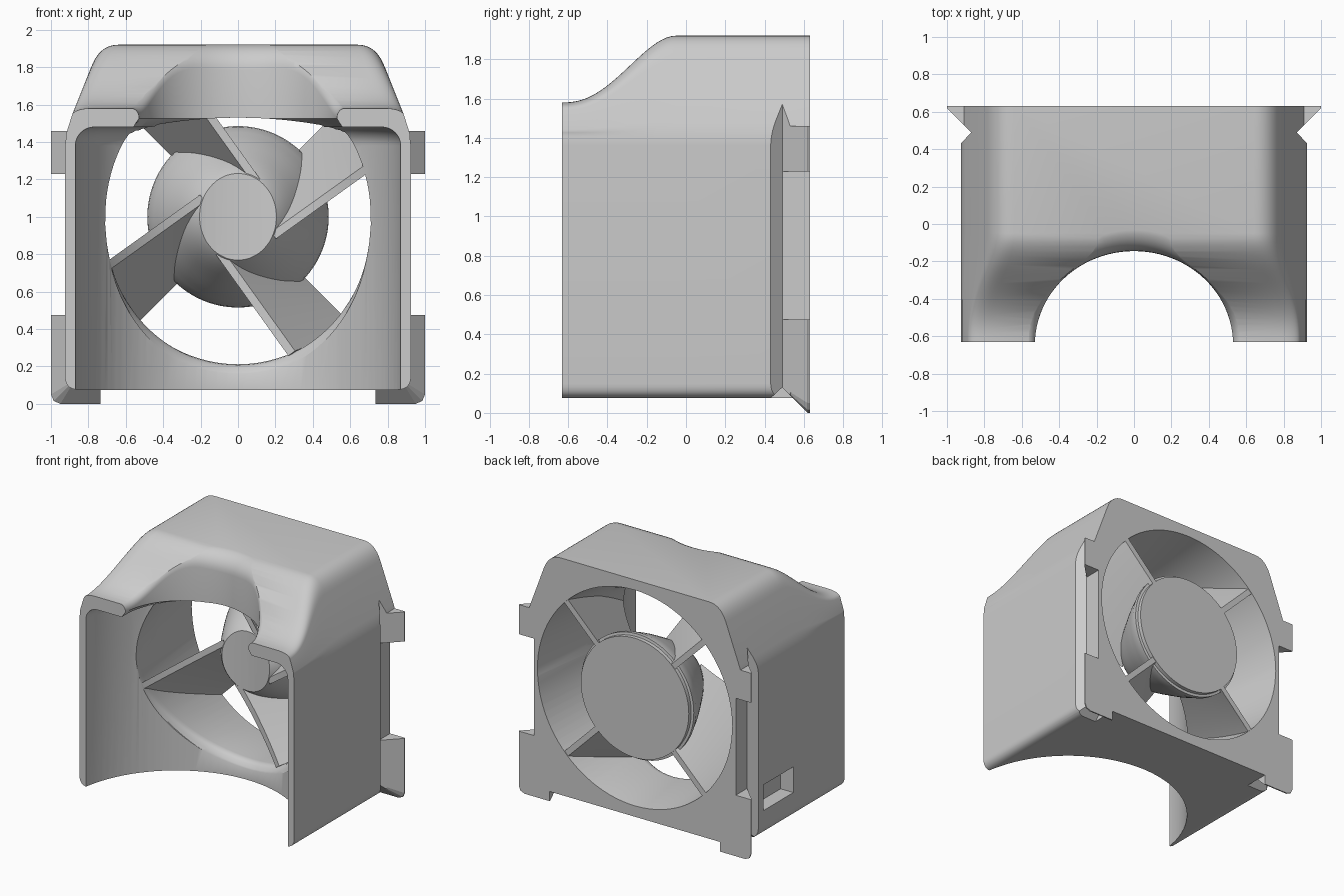
import bpy, bmesh
from math import sin, cos, pi, radians, sqrt
from mathutils import Vector

if "Cube" in bpy.data.objects:
    bpy.data.objects.remove(bpy.data.objects["Cube"])

def finish(bm, name):
    bmesh.ops.recalc_face_normals(bm, faces=bm.faces)
    me = bpy.data.meshes.new(name)
    bm.to_mesh(me)
    bm.free()
    ob = bpy.data.objects.new(name, me)
    bpy.context.collection.objects.link(ob)
    return ob

def add_loft(bm, rings):
    rows = [[bm.verts.new(p) for p in r] for r in rings]
    n = len(rows[0])
    for a, b in zip(rows, rows[1:]):
        for i in range(n):
            j = (i + 1) % n
            bm.faces.new((a[i], a[j], b[j], b[i]))
    bm.faces.new(rows[0])
    bm.faces.new(rows[-1][::-1])

def loft(name, rings):
    bm = bmesh.new()
    add_loft(bm, rings)
    return finish(bm, name)

def hull(name, pts):
    bm = bmesh.new()
    for p in pts:
        bm.verts.new(p)
    bmesh.ops.convex_hull(bm, input=bm.verts)
    return finish(bm, name)

def box_pts(x0, x1, y0, y1, z0, z1):
    return [(x, y, z) for x in (x0, x1) for y in (y0, y1) for z in (z0, z1)]

def activate(ob):
    bpy.ops.object.select_all(action='DESELECT')
    ob.select_set(True)
    bpy.context.view_layer.objects.active = ob

def cut(ob, cutter):
    m = ob.modifiers.new("cut", 'BOOLEAN')
    m.operation, m.object, m.solver = 'DIFFERENCE', cutter, 'EXACT'
    activate(ob)
    bpy.ops.object.modifier_apply(modifier=m.name)
    bpy.data.objects.remove(cutter)

def smooth(ob, deg=35):
    activate(ob)
    bpy.ops.object.shade_smooth_by_angle(angle=radians(deg))

def bezier(a, b, c, n=8):
    a, b, c = Vector(a), Vector(b), Vector(c)
    return [a * (1 - t) ** 2 + b * 2 * t * (1 - t) + c * t * t for t in [i / n for i in range(n + 1)]]

def roof(y):
    u = min(max((y + .63) / .58, 0), 1) ** 1.2
    return 1.58 + .34 * u * u * (3 - 2 * u)

def circle_y(r, y, n=96):
    return [(r * cos(2 * pi * i / n), y, 1 + r * sin(2 * pi * i / n)) for i in range(n)]

# Outer shell: rounded trapezoid section whose roof drops toward the front
half = bezier((.85, .075), (.925, .075), (.925, .15)) + \
    bezier((.925, 1.36), (.925, 1.42), (.90, 1.49)) + \
    bezier((.785, 1.80), (.74, 1.92), (.64, 1.92))
profile = half + [Vector((-p.x, p.y)) for p in reversed(half)]

def section(y):
    f = (roof(y) - 1.42) / .5
    ring = []
    for x, z in profile:
        if z > 1.42:
            t = (z - 1.42) / .5
            x += (1 - f) * .2 * t * (1 if x > 0 else -1)
            z = 1.42 + (z - 1.42) * f
        ring.append((x, y, z))
    return ring

housing = loft("fan_housing", [section(-.63 + .58 * i / 24) for i in range(25)] + [section(.63)])

# Vertical cylindrical cavity at the front, with a rounded ceiling
CY, CR = -.76, .88

def cavity_y(x):
    return CY + sqrt(CR * CR - x * x)

def ring_z(r, z, n=96):
    return [(r * cos(2 * pi * i / n), CY + r * sin(2 * pi * i / n), z) for i in range(n)]

rows = [(CR, -.3)] + [(CR - .1 + .1 * cos(a), 1.38 + .1 * sin(a)) for a in [i * pi / 16 for i in range(9)]]
cut(housing, loft("cavity_cutter", [ring_z(r, z) for r, z in rows]))

# Scoop through the roof with a flared, rounded lip
N = 96
def scoop_row(k):
    ring = []
    for i in range(N):
        c, s = cos(2 * pi * i / N), sin(2 * pi * i / N)
        x, y = .53 * c, -.645 + .5 * s
        sp = max(s, 0)
        rr = .05 + .09 * sp ** 1.5
        top = roof(y + rr * sp)
        low = .03 + .08 * sp
        if k < 3:
            off, z = ((low, 1.42), (low, 1.475), (0, 1.525))[k]
        elif k < 11:
            a = (k - 3) / 7 * radians(80)
            off, z = rr * (1 - cos(a)), top - rr + rr * sin(a) + .003
        else:
            off, z = rr, 2.1
        ring.append((x + off * c, y + off * s, z))
    return ring

cut(housing, loft("scoop_cutter", [scoop_row(k) for k in range(12)]))

# Conical air duct: rounded lower lip, kept below the roof lip at the front
def duct_r(y):
    return .84 - .117 * (.63 - y) - .08 * max(.12 - y, 0)

def lip_y(a):
    y = 0
    for _ in range(12):
        y = cavity_y(duct_r(y) * cos(a))
    return y

lip = [(.07, 0), (.04, .008), (.02, .025), (.005, .05), (-.01, .075), (-.4, .075)]
upper = [.12, .08, .05, .02, 0, -.6]

def duct_row(k):
    ring = []
    for i in range(N):
        a = 2 * pi * i / N
        s = sin(a)
        if s < -1e-6:
            y = lip_y(a) + lip[k][0]
            r = duct_r(max(y, lip_y(a))) + lip[k][1] * s * s
        else:
            y = upper[k]
            r = duct_r(y)
        x, z = r * cos(a), 1 + r * s
        if k > 3:
            z = min(z, 1.47 + .06 * max(0, 1 - (x / .55) ** 2))
        ring.append((x, y, z))
    return ring

cut(housing, loft("duct_cutter", [circle_y(duct_r(.7), .7)] + [duct_row(k) for k in range(6)]))

# Side grooves, clip recesses and corner mounting tabs
for s, side in ((1, "right"), (-1, "left")):
    tri = [(.94, .415), (.87, .49), (.95, .57)]
    cut(housing, hull("groove_cutter", [(s * x, y, z) for x, y in tri for z in (-.1, 1.58)]))
    cut(housing, hull("recess_cutter", box_pts(s * .87, s * 1.1, .49, .7, .475, 1.24)))
    tri = [(.415, .06), (.49, .13), (.57, .05)]
    cut(housing, hull("foot_groove_cutter", [(s * x, y, z) for y, z in tri for x in (.735, 1.1)]))
    foot = [(s * x, .49, z) for x in (.735, .87) for z in (.13, .475)]
    for y in (.62, .63):
        foot += [(s * x, y, z) for x, z in ((.735, 0), (.95, 0), (.985, .015), (1, .05), (1, .475), (.735, .475))]
    hull("foot_tab_" + side, foot)
    hull("upper_tab_" + side, [(s * x, y, z) for x, y in ((.85, .49), (.87, .49), (1, .62), (1, .63), (.85, .63))
                               for z in (1.23, 1.46)])

# Cable pocket on the left side
cut(housing, hull("pocket_cutter", box_pts(-1.1, -.815, 0, .37, .27, .47)))
smooth(housing)

# Hub: rear disc and a domed nose trimmed by the cavity
nose = [(.63, .465), (.6, .465), (.597, .485), (.56, .48), (.5, .452), (.45, .43), (.4, .405), (.35, .378),
        (.3, .35), (.25, .322), (.2, .292), (.16, .264), (.12, .232), (.09, .2), (0, .1)]
hub = loft("hub", [circle_y(r, y) for y, r in nose])
cut(hub, loft("hub_cutter", [ring_z(CR, -.3), ring_z(CR, 2.3)]))
smooth(hub)

# Four slanted spokes: straight front edge on the cavity, radial rear edge
bm = bmesh.new()
for k in range(4):
    turn = radians(90 * k)
    def place(x, z):
        return Vector((x * cos(turn) - z * sin(turn), x * sin(turn) + z * cos(turn)))
    rings = []
    for i in range(25):
        t = i / 24
        p = place(-.19 - .54 * t, .10 - .387 * t)
        r = .40 + .445 * t
        q = place(-r * .7071, -r * .7071)
        wp = place(-.33, .46).normalized() * .022
        wq = place(-.7071, .7071) * .022
        rings.append([(v.x, cavity_y(v.x) + .006, 1 + v.y) for v in (p + wp, p - wp)] +
                     [(v.x, .626, 1 + v.y) for v in (q - wq, q + wq)])
    add_loft(bm, rings)
spokes = finish(bm, "spokes")
smooth(spokes)
